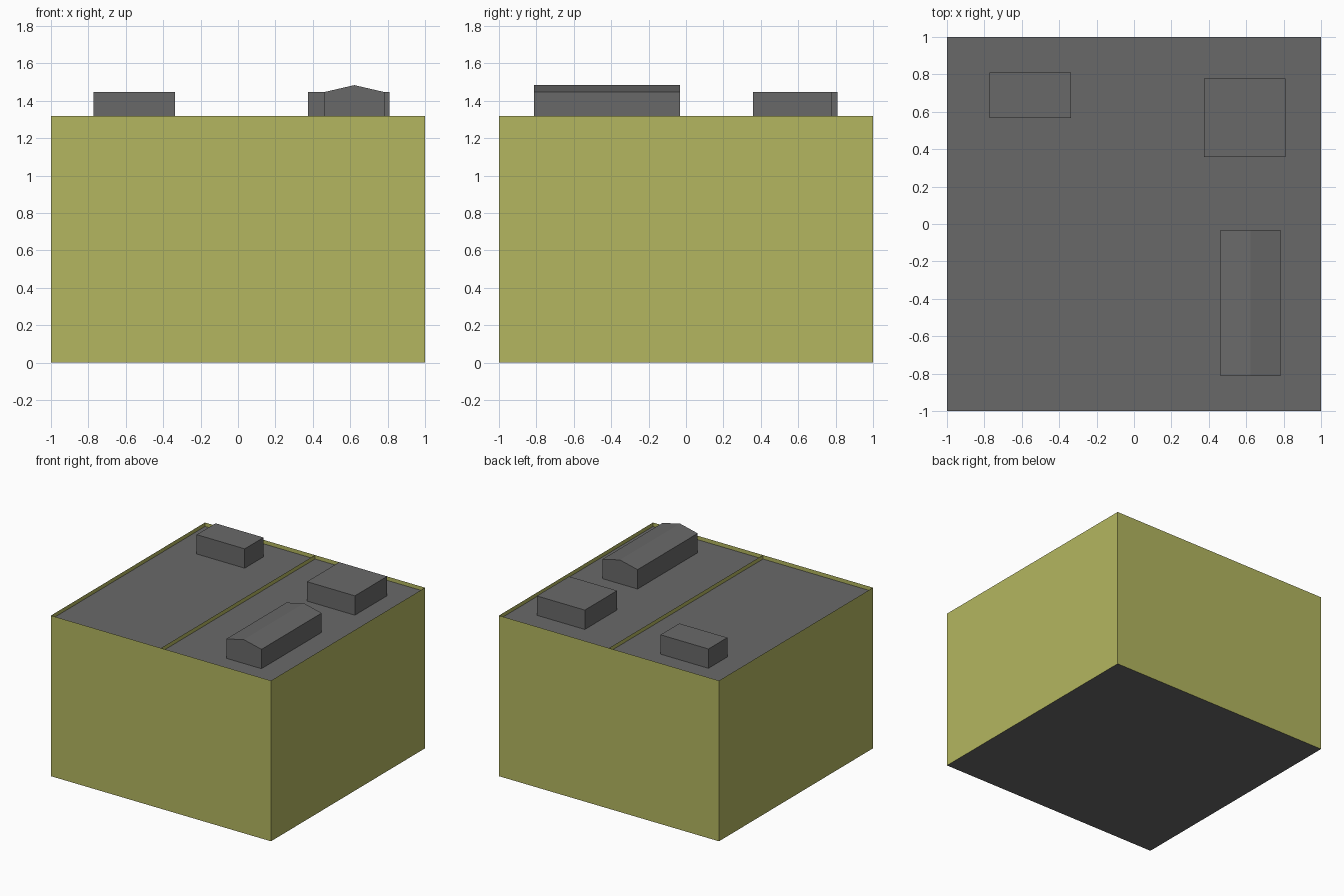
import bpy, bmesh

if "Cube" in bpy.data.objects:
    bpy.data.objects.remove(bpy.data.objects["Cube"])

def material(name, rgb):
    m = bpy.data.materials.new(name)
    m.diffuse_color = (*rgb, 1.0)
    m.use_nodes = True
    m.node_tree.nodes["Principled BSDF"].inputs["Base Color"].default_value = m.diffuse_color
    return m

wall_mat = material("olive yellow", (0.456, 0.468, 0.117))
roof_mat = material("dark grey", (0.141, 0.141, 0.141))

ROOF, TOP, STOREYS = 1.288, 1.32, 6

def extrude(name, profile, direction, mat, caps=True):
    """Sweep a closed profile along a vector; without caps it is a thin wall band."""
    bm = bmesh.new()
    a = [bm.verts.new(p) for p in profile]
    b = [bm.verts.new([p[i] + direction[i] for i in range(3)]) for p in profile]
    n = len(a)
    for i in range(n):
        j = (i + 1) % n
        bm.faces.new((a[i], a[j], b[j], b[i]))
    if caps:
        bm.faces.new(a[::-1])
        bm.faces.new(b)
        bmesh.ops.recalc_face_normals(bm, faces=bm.faces)
    finish(name, bm, mat)

def sheet(name, corners, mat):
    bm = bmesh.new()
    bm.faces.new([bm.verts.new(c) for c in corners])
    finish(name, bm, mat)

def finish(name, bm, mat):
    me = bpy.data.meshes.new(name)
    bm.to_mesh(me)
    bm.free()
    me.materials.append(mat)
    bpy.context.collection.objects.link(bpy.data.objects.new(name, me))

def rect(x0, x1, y0, y1, z):
    return [(x0, y0, z), (x1, y0, z), (x1, y1, z), (x0, y1, z)]

# Storey wall bands
h = ROOF / STOREYS
for i in range(STOREYS):
    extrude(f"storey_wall_{i + 1}", rect(-1, 1, -1, 1, i * h), (0, 0, h), wall_mat, caps=False)

# Ground slab (facing down)
sheet("ground_slab", rect(-1, 1, -1, 1, 0)[::-1], roof_mat)

# Two roof halves, each ringed by a thin parapet meeting at the centre line
for side, x0, x1 in (("left", -1, 0), ("right", 0, 1)):
    sheet(f"roof_{side}", rect(x0, x1, -1, 1, ROOF), roof_mat)
    extrude(f"parapet_{side}", rect(x0, x1, -1, 1, ROOF), (0, 0, TOP - ROOF), wall_mat, caps=False)

# Flat-topped rooftop units
EAVE = 1.447
for name, x0, x1, y0, y1 in (("roof_unit_left", -0.772, -0.336, 0.567, 0.811),
                             ("roof_unit_right", 0.375, 0.811, 0.359, 0.778)):
    extrude(name, rect(x0, x1, y0, y1, ROOF), (0, 0, EAVE - ROOF), roof_mat)

# Gabled rooftop unit
gable = [(0.462, -0.812, ROOF), (0.782, -0.812, ROOF), (0.782, -0.812, EAVE),
         (0.622, -0.812, 1.484), (0.462, -0.812, EAVE)]
extrude("gabled_roof_unit", gable, (0, 0.781, 0), roof_mat)
